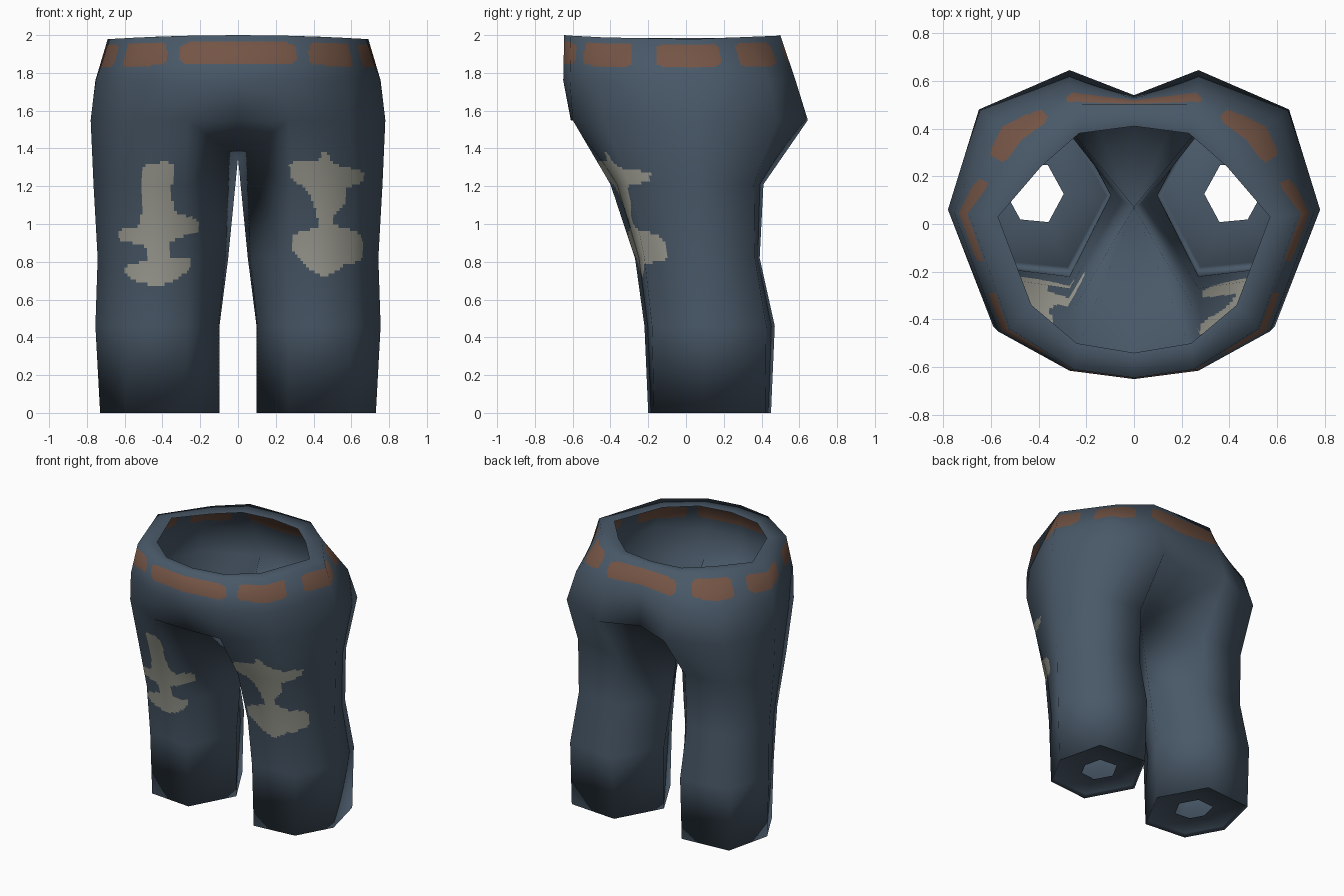
import bpy, bmesh, math
from mathutils import Vector

if "Cube" in bpy.data.objects:
    bpy.data.objects.remove(bpy.data.objects["Cube"])


def material(name, rgb):
    m = bpy.data.materials.new(name)
    m.diffuse_color = (*rgb, 1)
    m.use_nodes = True
    m.node_tree.nodes["Principled BSDF"].inputs["Base Color"].default_value = m.diffuse_color
    return m


MATS = [material("blue denim", (0.067, 0.100, 0.140)),
        material("brown belt leather", (0.175, 0.090, 0.060)),
        material("grey worn cloth", (0.36, 0.36, 0.31))]

# Right-half outlines: front centre, five side columns, back centre
WAIST = [(2.0, [(0, -.645), (.25, -.61), (.52, -.44), (.69, .04), (.45, .34), (.25, .50), (0, .50)]),
         (1.76, [(0, -.65), (.27, -.615), (.57, -.45), (.755, .05), (.60, .44), (.27, .58), (0, .53)]),
         (1.55, [(0, -.61), (.27, -.60), (.59, -.43), (.78, .06), (.65, .48), (.27, .645), (0, .54)])]
# Leg outlines: five side columns, then the inner seam
LEG = [(1.21, [(.28, -.40), (.62, -.30), (.765, .06), (.64, .36), (.28, .41), (0, .07)]),
       (.82, [(.27, -.27), (.60, -.22), (.743, .08), (.63, .365), (.28, .39), (.052, .10)]),
       (.46, [(.27, -.22), (.60, -.18), (.755, .10), (.66, .425), (.28, .47), (.098, .12)]),
       (0, [(.27, -.20), (.59, -.17), (.73, .085), (.65, .42), (.28, .45), (.098, .12)])]
RIM = [(0, -.54), (.24, -.50), (.43, -.34), (.57, .03), (.39, .24), (.23, .38), (0, .41)]
CROTCH_Z = 1.35

# Outlines of the worn patches in the front view (x, z)
PATCHES = [
    [(-.50, 1.32), (-.34, 1.33), (-.34, 1.24), (-.36, 1.18), (-.33, 1.05), (-.21, 1.03), (-.21, .95),
     (-.36, .92), (-.37, .82), (-.25, .83), (-.25, .76), (-.37, .68), (-.50, .68), (-.60, .73),
     (-.59, .79), (-.47, .80), (-.48, .89), (-.63, .91), (-.63, .97), (-.53, .98), (-.50, 1.10), (-.51, 1.20)],
    [(.27, 1.33), (.42, 1.33), (.46, 1.40), (.51, 1.31), (.67, 1.28), (.66, 1.22), (.57, 1.19),
     (.58, 1.13), (.48, 1.0), (.57, .98), (.66, .94), (.66, .80), (.57, .79), (.46, .71),
     (.37, .77), (.28, .86), (.29, .95), (.43, .98), (.42, 1.05), (.37, 1.19), (.28, 1.23)]]
# Belt segments as angles from the front, in degrees
BELT = [(-28, 28), (35, 65), (76.5, 106), (115, 141), (152, 208)]


def rounded(poly):
    out = []
    for (x1, z1), (x2, z2) in zip(poly, poly[1:] + poly[:1]):
        out += [(x1 + t * (x2 - x1), z1 + t * (z2 - z1)) for t in (.2, .8)]
    return out


def inside(poly, x, z):
    hit = False
    for (x1, z1), (x2, z2) in zip(poly, poly[1:] + poly[:1]):
        if (z1 > z) != (z2 > z) and x < x1 + (z - z1) * (x2 - x1) / (z2 - z1):
            hit = not hit
    return hit


PATCHES = [rounded(p) for p in PATCHES]


def colour_index(p):
    if p.z > 1.8:
        a = math.degrees(math.atan2(abs(p.x), -p.y))
        zc = 1.905 - .03 * p.x * p.x
        for lo, hi in BELT:
            u = (a - (lo + hi) / 2) / ((hi - lo) / 2)
            if abs(u) ** 7 + abs((p.z - zc) / .06) ** 5 < 1:
                return 1
    elif .65 < p.z < 1.42 and p.y < .05 and any(inside(q, p.x, p.z) for q in PATCHES):
        return 2
    return 0


def mirrored_bmesh(faces):
    """Faces given as coordinate lists for x > 0; mirrored and welded."""
    bm = bmesh.new()
    for s in (1, -1):
        for f in faces:
            bm.faces.new([bm.verts.new((s * x, y, z)) for x, y, z in f][::s])
    bmesh.ops.remove_doubles(bm, verts=bm.verts, dist=1e-4)
    bmesh.ops.recalc_face_normals(bm, faces=bm.faces)
    return bm


def strips(a, b, closed=False):
    n = len(a)
    return [[a[i], a[(i + 1) % n], b[(i + 1) % n], b[i]] for i in range(n if closed else n - 1)]


top = [[(x, y, z - (.045 * x * x if z == 2 else 0)) for x, y in pts] for z, pts in WAIST]
leg = [[(x, y, z) for x, y in pts] for z, pts in LEG]
leg[0][5] = (*leg[0][5][:2], CROTCH_Z)
crotch = leg[0][5]

# Waist rim turned inward, and seat
faces = strips([(x, y, 1.985) for x, y in RIM], top[0])
faces += strips(top[0], top[1]) + strips(top[1], top[2])

# Thighs and crotch gusset
faces += strips(top[2][1:6], leg[0][:5])
faces += [[top[2][0], top[2][1], crotch], [top[2][1], leg[0][0], crotch],
          [top[2][5], top[2][6], crotch], [leg[0][4], top[2][5], crotch]]

# Legs
for a, b in zip(leg, leg[1:]):
    faces += strips(a, b, True)


# Hems: short inner lip and a recessed ring with a small hole
def shrink(k, z):
    return [(.41 + (x - .41) * k, .13 + (y - .13) * k, z) for x, y, _ in leg[3]]


faces += strips(leg[3], shrink(.94, .02), True) + strips(shrink(.94, .02), shrink(.37, .025), True)

bm = mirrored_bmesh(faces)
if sum(f.normal.x * f.calc_center_median().x for f in bm.faces if 1.55 < f.calc_center_median().z < 1.9) < 0:
    bmesh.ops.reverse_faces(bm, faces=bm.faces)
bm.normal_update()

# Finer faces for the painted areas, keeping the coarse smooth normals
lay = bm.verts.layers.float_vector.new("soft_normal")
for v in bm.verts:
    v[lay] = v.normal
bmesh.ops.subdivide_edges(bm, edges=bm.edges[:], cuts=21, use_grid_fill=True)
for f in bm.faces:
    f.smooth = True
    f.material_index = colour_index(f.calc_center_median())
bm.verts.index_update()
normals = [Vector(v[lay]).normalized() for v in bm.verts]

me = bpy.data.meshes.new("trousers")
bm.to_mesh(me)
bm.free()
for m in MATS:
    me.materials.append(m)
me.normals_split_custom_set_from_vertices(normals)
bpy.context.collection.objects.link(bpy.data.objects.new("trousers", me))
